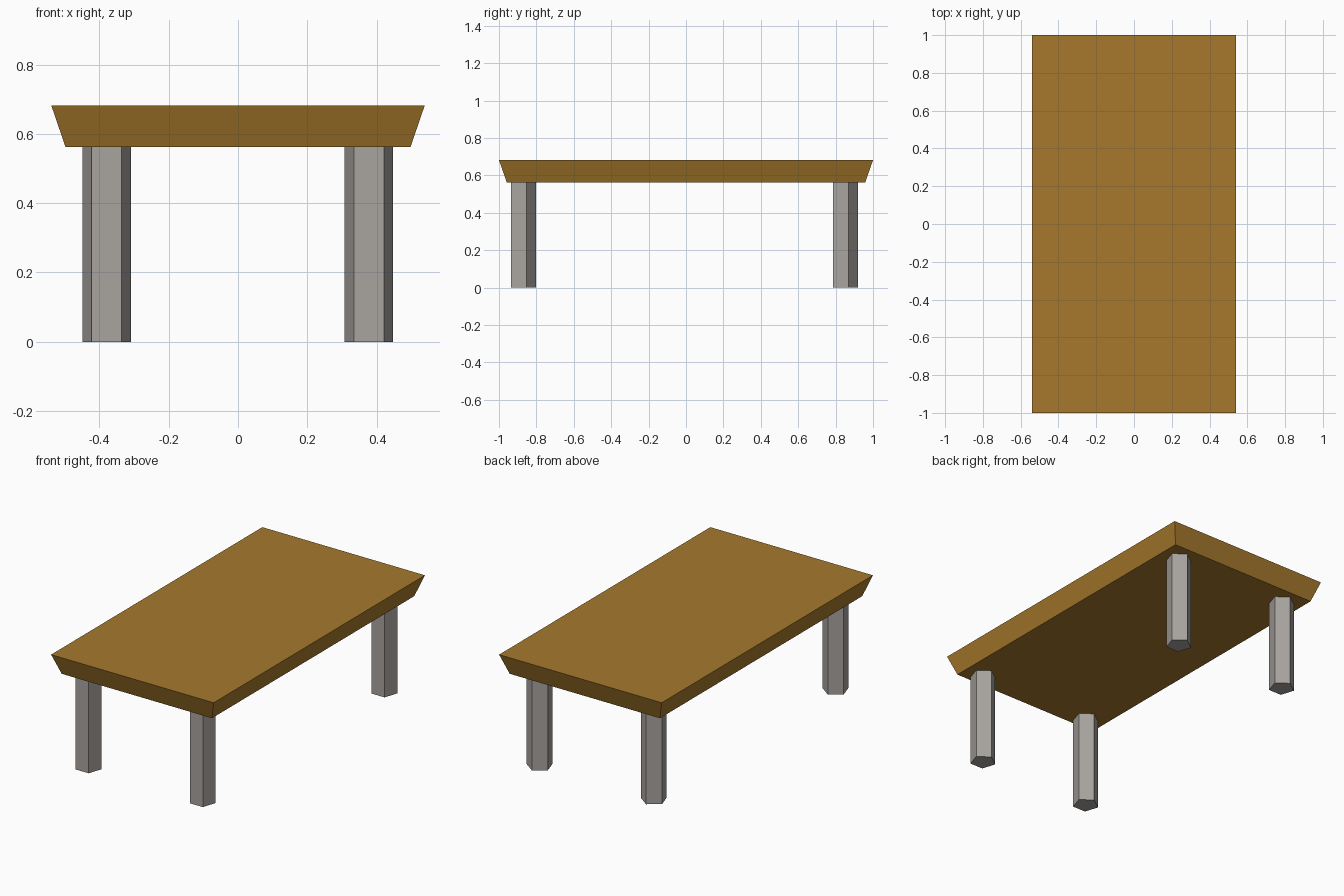
import bpy, bmesh, math

if "Cube" in bpy.data.objects:
    bpy.data.objects.remove(bpy.data.objects["Cube"])

def material(name, rgb):
    # sRGB 0-255 to linear
    lin = [((c / 255 + 0.055) / 1.055) ** 2.4 for c in rgb]
    m = bpy.data.materials.new(name)
    m.diffuse_color = (*lin, 1)
    m.use_nodes = True
    m.node_tree.nodes["Principled BSDF"].inputs["Base Color"].default_value = m.diffuse_color
    return m

wood = material("brown wood", (166, 121, 44))
grey = material("warm grey", (168, 163, 158))

def loft(name, bottom, top, z0, z1, mat):
    """Solid between two matching outlines."""
    bm = bmesh.new()
    lo = [bm.verts.new((x, y, z0)) for x, y in bottom]
    hi = [bm.verts.new((x, y, z1)) for x, y in top]
    n = len(lo)
    bm.faces.new(lo[::-1])
    bm.faces.new(hi)
    for i in range(n):
        j = (i + 1) % n
        bm.faces.new((lo[i], lo[j], hi[j], hi[i]))
    me = bpy.data.meshes.new(name)
    bm.to_mesh(me)
    bm.free()
    me.materials.append(mat)
    ob = bpy.data.objects.new(name, me)
    bpy.context.collection.objects.link(ob)
    return ob

def rect(hx, hy):
    return [(-hx, -hy), (hx, -hy), (hx, hy), (-hx, hy)]

# Table top, flaring outward towards the upper face
loft("table_top", rect(0.498, 0.958), rect(0.539, 1.0), 0.562, 0.682, wood)

# Five-sided legs, flat side to the front
R = 0.0736
for row, cy in (("front", -0.875), ("back", 0.846)):
    for side, cx in (("left", -0.379), ("right", 0.378)):
        ring = [(cx + R * math.cos(math.pi / 2 + k * math.tau / 5),
                 cy + R * math.sin(math.pi / 2 + k * math.tau / 5)) for k in range(5)]
        loft(f"{row}_{side}_leg", ring, ring, 0, 0.562, grey)
